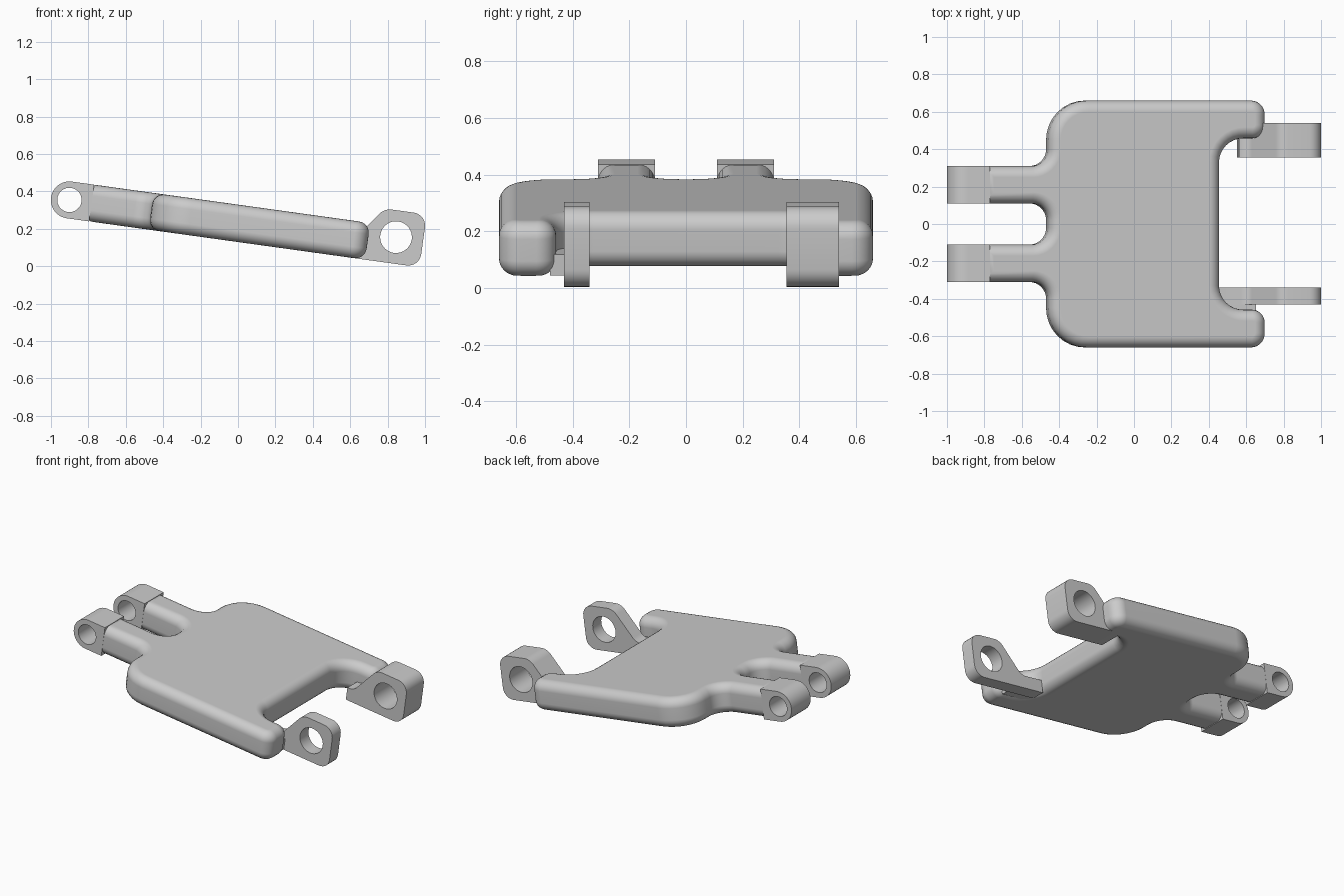
import bpy
import bmesh
from math import radians, sin, cos, tan, tau
from mathutils import Matrix, Vector

cube = bpy.data.objects.get("Cube")
if cube:
    bpy.data.objects.remove(cube, do_unlink=True)

HALF = 0.099      # half thickness of the plate
EDGE = 0.06       # rounding of the plate rim
TILT = Matrix.Translation((0, 0, 0.229)) @ Matrix.Rotation(radians(7.9), 4, "Y")

grey = bpy.data.materials.new("plain grey")
grey.use_nodes = True
grey.diffuse_color = (0.6, 0.6, 0.6, 1)
grey.node_tree.nodes["Principled BSDF"].inputs["Base Color"].default_value = grey.diffuse_color


def rounded(corners, steps=8):
    """Turn (x, y, radius) corners into an outline with arc corners."""
    pts = []
    n = len(corners)
    for i, (x, y, r) in enumerate(corners):
        p = Vector((x, y, 0))
        if r == 0:
            pts.append(p)
            continue
        a = (Vector((*corners[i - 1][:2], 0)) - p).normalized()
        b = (Vector((*corners[(i + 1) % n][:2], 0)) - p).normalized()
        half = a.angle(b) / 2
        centre = p + (a + b).normalized() * r / sin(half)
        start = (p + a * r / tan(half) - centre).normalized()
        end = (p + b * r / tan(half) - centre).normalized()
        pts += [centre + r * start.slerp(end, k / steps) for k in range(steps + 1)]
    return pts


def circle(x, y, r, n=32):
    return [Vector((x + r * cos(tau * k / n), y + r * sin(tau * k / n), 0)) for k in range(n)]


def finish(obj):
    bpy.ops.object.select_all(action="DESELECT")
    obj.select_set(True)
    bpy.context.view_layer.objects.active = obj
    if obj.type == "CURVE":
        bpy.ops.object.convert(target="MESH")
        obj = bpy.context.object
    obj.data.materials.clear()
    obj.data.materials.append(grey)
    bpy.ops.object.shade_smooth_by_angle(angle=radians(30))


def profile_part(name, loops, y0, y1):
    """Extrude side-on outlines (the second loop is a hole) from y0 to y1."""
    curve = bpy.data.curves.new(name, "CURVE")
    curve.dimensions = "2D"
    curve.fill_mode = "BOTH"
    curve.extrude = (y1 - y0) / 2
    for loop in loops:
        spline = curve.splines.new("POLY")
        spline.points.add(len(loop) - 1)
        for point, co in zip(spline.points, loop):
            point.co = (*co, 1)
        spline.use_cyclic_u = True
    obj = bpy.data.objects.new(name, curve)
    bpy.context.collection.objects.link(obj)
    obj.matrix_world = TILT @ Matrix.Translation((0, (y0 + y1) / 2, 0)) @ Matrix.Rotation(radians(90), 4, "X")
    finish(obj)


# Plate with two arms on one end and a wide slot in the other
side = [(0.453, 0.458, 0.13), (0.70, 0.458, 0.07), (0.70, 0.66, 0.075),
        (-0.469, 0.66, 0.21), (-0.469, 0.31, 0.09), (-0.83, 0.31, 0),
        (-0.83, 0.11, 0), (-0.469, 0.11, 0.09)]
outline = rounded(side + [(x, -y, r) for x, y, r in reversed(side)])
bm = bmesh.new()
base = bm.faces.new([bm.verts.new((p.x, p.y, -HALF)) for p in outline])
top = bmesh.ops.extrude_face_region(bm, geom=[base], use_keep_orig=True)
bmesh.ops.translate(bm, verts=[v for v in top["geom"] if isinstance(v, bmesh.types.BMVert)],
                    vec=(0, 0, 2 * HALF))
rim = [e for e in bm.edges if abs(e.verts[0].co.z - e.verts[1].co.z) < 0.001]
bmesh.ops.bevel(bm, geom=rim, offset=EDGE, segments=6, profile=0.5,
                affect="EDGES", clamp_overlap=False)
bmesh.ops.recalc_face_normals(bm, faces=bm.faces)
mesh = bpy.data.meshes.new("plate")
bm.to_mesh(mesh)
bm.free()
plate = bpy.data.objects.new("plate", mesh)
bpy.context.collection.objects.link(plate)
plate.matrix_world = TILT
finish(plate)
plate.modifiers.new("even shading", "WEIGHTED_NORMAL").keep_sharp = True

# Round pivot eyes on the arms
eye = rounded([(-0.79, -HALF, 0), (-0.79, HALF, 0), (-1.009, HALF, 0.0985),
               (-1.009, -HALF, 0.0985)], 12)
for name, y in (("front_arm_eye", -0.21), ("back_arm_eye", 0.21)):
    profile_part(name, [eye, circle(-0.91, 0, 0.065)], y - 0.101, y + 0.101)

# Raised square eyes beside the slot, each with a low tail
for name, tail, y0, y1 in (("front_lug", 0.455, -0.43, -0.34), ("back_lug", 0.57, 0.355, 0.54)):
    lug = rounded([(tail, -HALF, 0), (0.993, -HALF, 0.07), (0.993, 0.186, 0.07),
                   (0.765, 0.186, 0.08), (0.615, -0.015, 0.07), (tail, -0.015, 0)])
    profile_part(name, [lug, circle(0.847, 0.043, 0.085)], y0, y1)

# Web joining the front lug's tail to the plate
web = rounded([(0.455, -0.095, 0), (0.66, -0.095, 0), (0.66, -0.02, 0), (0.455, -0.02, 0)])
profile_part("front_lug_web", [web], -0.48, -0.42)
